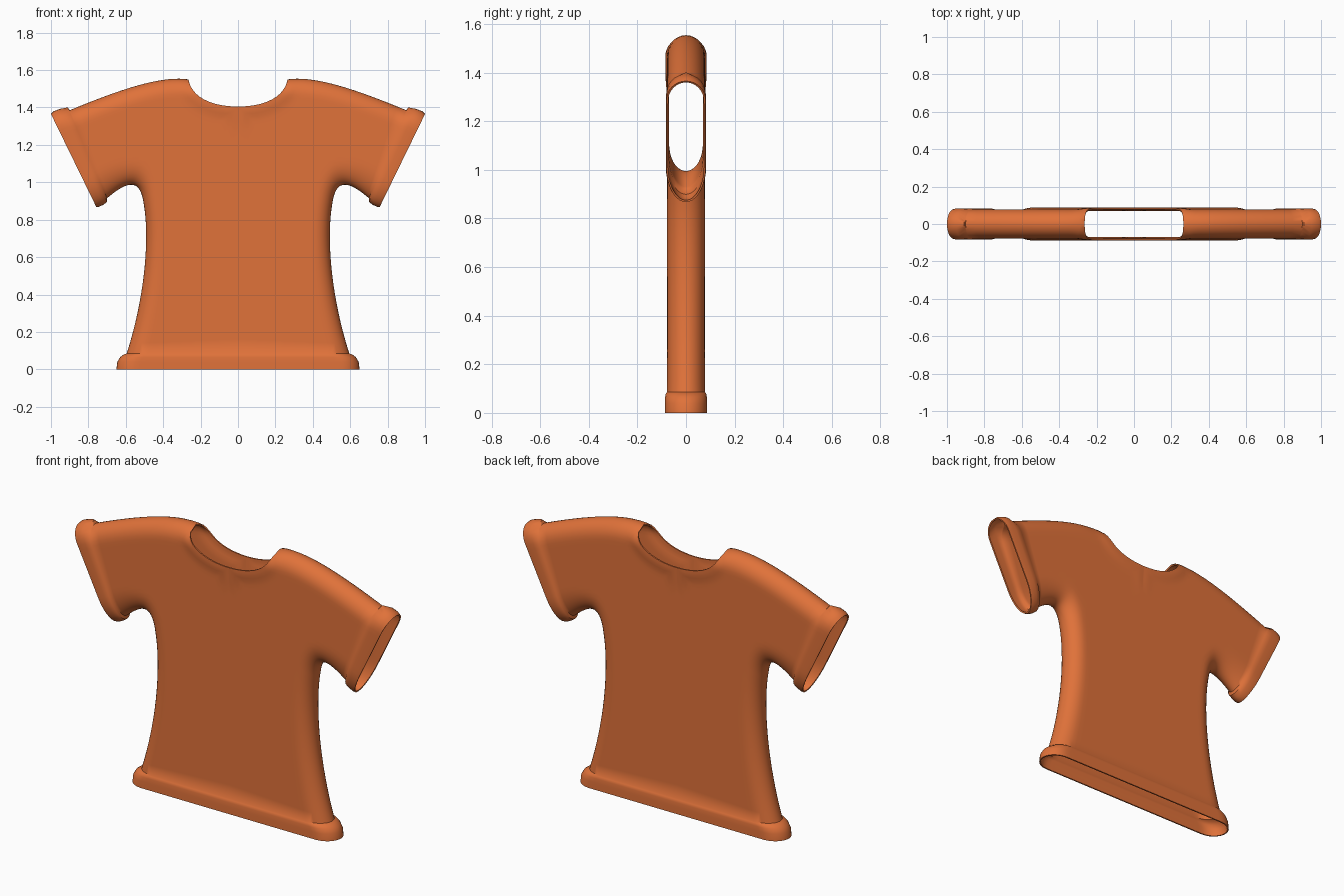
import bpy
import bmesh
import math
from mathutils import Vector
from mathutils.geometry import interpolate_bezier, intersect_point_line

old_cube = bpy.data.objects.get("Cube")
if old_cube:
    bpy.data.objects.remove(old_cube, do_unlink=True)

COLUMNS = 28
BODY_DEPTH = 0.078


def point(x, z):
    return Vector((x, 0, z))


def curve(a, b, c, d, count):
    return interpolate_bezier(point(*a), point(*b), point(*c), point(*d), count)


def path_distance(p, path):
    """Shortest distance from a point to a polyline."""
    best = math.inf
    for a, b in zip(path, path[1:]):
        near, t = intersect_point_line(p, a, b)
        near = a if t < 0 else b if t > 1 else near
        best = min(best, (p - near).length)
    return best


def rounded(distance, radius):
    """Quarter-ellipse falloff towards a seam."""
    t = min(distance / radius, 1)
    return math.sqrt(max(0, 1 - (1 - t) ** 2))


def smoothstep(t):
    t = max(0, min(1, t))
    return t * t * (3 - 2 * t)


# Half outline: side seam, underarm, neckline and shoulder seam
side = curve((0.595, 0.085), (0.5, 0.38), (0.47, 0.7), (0.505, 0.89), 18)
underarm = curve((0.505, 0.89), (0.525, 1.03), (0.6, 1.0), (0.7, 0.915), 30)
neckline = curve((0, 1.405), (0.15, 1.405), (0.25, 1.46), (0.265, 1.55), 13)
shoulder = curve((0.265, 1.55), (0.4, 1.57), (0.6, 1.51), (0.9, 1.385), 18)
centre = [point(0, 0.085).lerp(neckline[0], i / 17) for i in range(18)]

# Sections run from the inner line to the outer line: (inner, outer, depth)
hem = [(point(0, z), point(x, z), depth) for z, x, depth in (
    (0, 0.65, 0.087), (0.04, 0.645, 0.087), (0.065, 0.63, 0.086),
    (0.08, 0.61, 0.083))]
body = [(a, b, BODY_DEPTH) for a, b in zip(
    centre + neckline[1:] + shoulder[1:], side + underarm[1:])]
cuff = [(point(*top), point(*low), depth) for top, low, depth in (
    ((0.91, 1.4), (0.7, 0.895), 0.082), ((0.95, 1.393), (0.72, 0.88), 0.083),
    ((0.985, 1.38), (0.743, 0.869), 0.083), ((1, 1.365), (0.757, 0.867), 0.081))]
sections = hem + body + cuff
shoulder_seam = shoulder + [top for top, low, depth in cuff]
sleeve_start = len(hem) + len(side)

# Front quarter of the shirt
bm = bmesh.new()
rows = []
for i, (inner, outer, depth) in enumerate(sections):
    sleeve = smoothstep((i - sleeve_start) / len(underarm))
    side_radius = 0.1 + 0.06 * sleeve
    row = []
    for j in range(COLUMNS + 1):
        p = inner.lerp(outer, (1 - math.cos(math.pi * j / COLUMNS)) / 2)
        collar = smoothstep(1.3 - path_distance(p, neckline) / 0.06)
        thickness = depth + 0.007 * collar
        thickness *= rounded((p - outer).length, side_radius)
        thickness *= rounded(path_distance(p, shoulder_seam), 0.09)
        row.append(bm.verts.new((p.x, -thickness, p.z)))
    rows.append(row)
for low, high in zip(rows, rows[1:]):
    for j in range(COLUMNS):
        bm.faces.new((low[j], low[j + 1], high[j + 1], high[j]))

mesh = bpy.data.meshes.new("shirt")
bm.to_mesh(mesh)
bm.free()
shirt = bpy.data.objects.new("shirt", mesh)
bpy.context.collection.objects.link(shirt)

# Orange cloth
cloth = bpy.data.materials.new("orange cloth")
cloth.use_nodes = True
orange = (0.745, 0.168, 0.042, 1)
cloth.diffuse_color = orange
cloth.node_tree.nodes["Principled BSDF"].inputs["Base Color"].default_value = orange
mesh.materials.append(cloth)

# Mirror to the other side and the back, then give the cloth thickness
mirror = shirt.modifiers.new("mirror", "MIRROR")
mirror.use_axis = (True, True, False)
mirror.merge_threshold = 0.0005
solid = shirt.modifiers.new("cloth thickness", "SOLIDIFY")
solid.thickness = 0.008
solid.offset = -1

bpy.ops.object.select_all(action="DESELECT")
shirt.select_set(True)
bpy.context.view_layer.objects.active = shirt
bpy.ops.object.convert(target="MESH")
bpy.ops.object.shade_smooth_by_angle(angle=math.radians(50))
